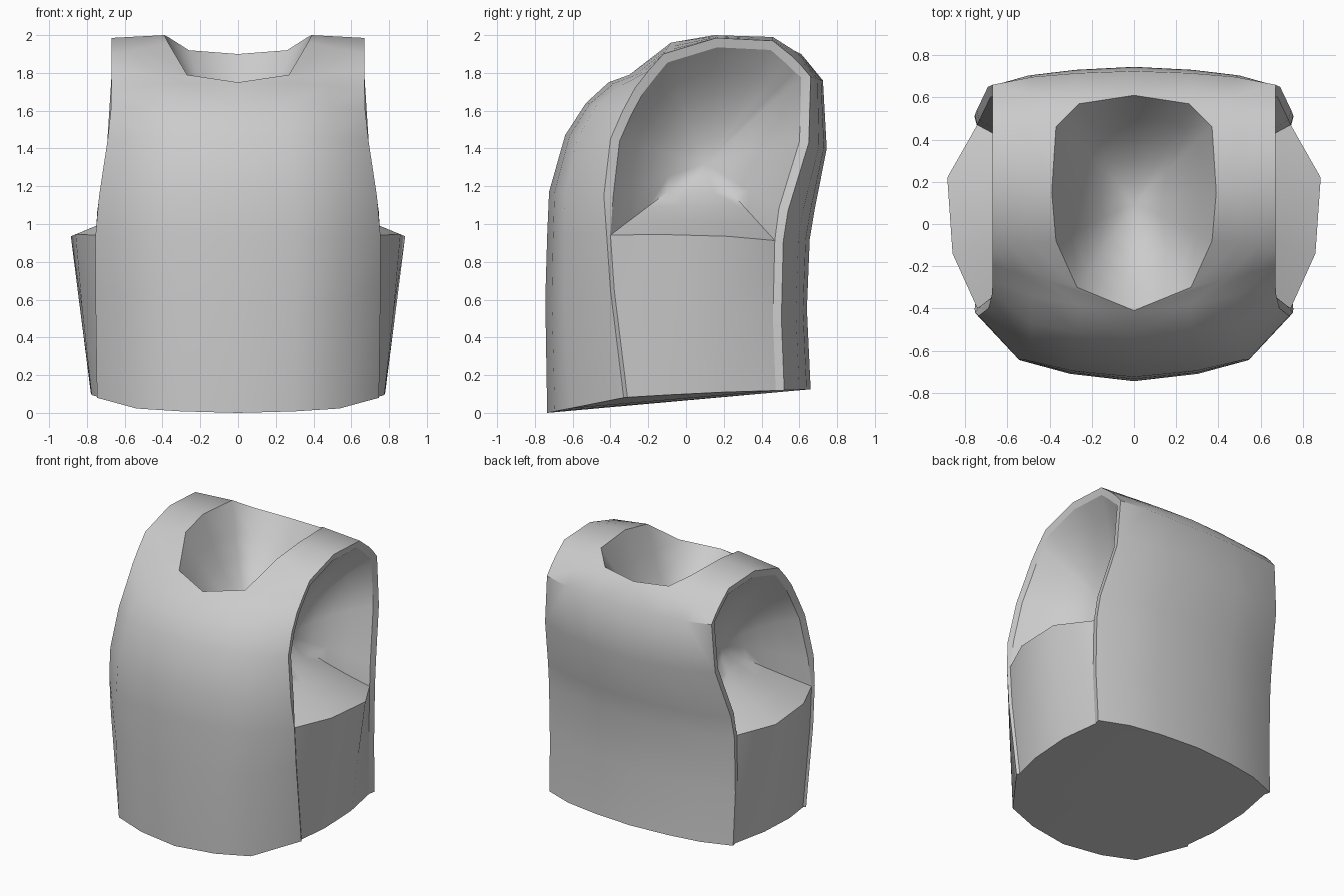
import bpy, bmesh, math
from mathutils import Vector

cube = bpy.data.objects.get("Cube")
if cube:
    bpy.data.objects.remove(cube, do_unlink=True)

grey = bpy.data.materials.new("cloth_grey")
grey.use_nodes = True
grey.diffuse_color = (0.6, 0.6, 0.6, 1)
grey.node_tree.nodes["Principled BSDF"].inputs["Base Color"].default_value = (0.6, 0.6, 0.6, 1)


def make_part(name, rows, outward, wrap=False, angle=40):
    """Skin a grid of points (+x half), face it outward and mirror it across x."""
    bm = bmesh.new()
    grid = [[bm.verts.new(p) for p in row] for row in rows]
    if len(grid) == 1:
        bm.faces.new(grid[0])
    for a, b in zip(grid, grid[1:]):
        n = len(a)
        for i in range(n if wrap else n - 1):
            j = (i + 1) % n
            bm.faces.new((a[i], a[j], b[j], b[i]))
    bmesh.ops.remove_doubles(bm, verts=bm.verts, dist=0.0005)
    bm.normal_update()
    if sum(f.normal.dot(outward(f.calc_center_median())) * f.calc_area() for f in bm.faces) < 0:
        bmesh.ops.reverse_faces(bm, faces=bm.faces)
    mesh = bpy.data.meshes.new(name)
    bm.to_mesh(mesh)
    bm.free()
    mesh.materials.append(grey)
    ob = bpy.data.objects.new(name, mesh)
    bpy.context.collection.objects.link(ob)
    bpy.ops.object.select_all(action='DESELECT')
    ob.select_set(True)
    bpy.context.view_layer.objects.active = ob
    bpy.ops.object.shade_smooth_by_angle(angle=math.radians(angle))
    ob.modifiers.new("mirror", 'MIRROR').use_clip = True


def bowl(loop, centre, axis):
    """Rings from a rim to a centre point, rounded along the depth axis."""
    rings = []
    for s in (0, 0.2, 0.4, 0.6, 0.8, 1):
        ring = []
        for p in loop:
            q = p.lerp(centre, s)
            q[axis] = p[axis] + (centre[axis] - p[axis]) * (1 - (1 - s) ** 2)
            ring.append(q)
        rings.append(ring)
    return rings


def side_x(z):
    """Half width at the side edge: wide at the waist, narrow at the shoulder."""
    t = min(1, max(0, (1.7 - z) / 0.8))
    return 0.67 + 0.085 * t * t * (3 - 2 * t) - 0.01 * max(0, 1 - z / 0.5)


def rim_point(i):
    """Armhole rim: the side edge moved inward, square to its own direction."""
    before, here, after = edges[max(i - 1, 0)], edges[i], edges[min(i + 1, len(edges) - 1)]
    along = (after - before).normalized()
    width = 0.05 if here.z > 1 else 0.045 if here.y > 0 else 0.02
    return here + Vector((-0.012, along.z * width, -along.y * width))


# Middle line (y, z) and side edge (y, z) of each row, from hem to neck
front = [(-0.735, 0.00, -0.33, 0.08), (-0.745, 0.60, -0.40, 0.65),
         (-0.735, 0.94, -0.42, 0.94), (-0.725, 1.17, -0.435, 1.15),
         (-0.64, 1.47, -0.40, 1.45), (-0.53, 1.64, -0.335, 1.60)]
# Neck rim (x, y, z) and the shoulder edge (y, z) beside it
neck_rim = [(0, -0.41, 1.75), (0.27, -0.30, 1.79), (0.37, -0.08, 1.96), (0.39, 0.15, 2.00),
            (0.37, 0.46, 1.99), (0.26, 0.57, 1.92), (0, 0.61, 1.90)]
shoulder = [(-0.27, 1.72), (-0.20, 1.81), (-0.12, 1.90), (0.16, 1.985),
            (0.46, 1.97), (0.56, 1.89), (0.61, 1.84)]
# Same as the front, from nape to hem
back = [(0.725, 1.76, 0.66, 1.78), (0.745, 1.40, 0.65, 1.43),
        (0.68, 1.07, 0.54, 1.07), (0.655, 0.92, 0.515, 0.91),
        (0.64, 0.55, 0.505, 0.50), (0.66, 0.125, 0.52, 0.12)]

neck = [Vector(p) for p in neck_rim]
middles = [Vector((0, r[0], r[1])) for r in front] + neck + [Vector((0, r[0], r[1])) for r in back]
edge_yz = [r[2:] for r in front] + shoulder + [r[2:] for r in back]
edges = [Vector((side_x(z), y, z)) for y, z in edge_yz]
rim = [rim_point(i) for i in range(len(edges))]

# Stations from the middle to the edge, and how the surface rounds off between
STATIONS = (0, 0.4, 0.72, 1)
curves = ([(0, 0.1, 0.29, 1)] * len(front) + [(0, 0.2, 0.5, 1)] + [STATIONS] * 5
          + [(0, 0.25, 0.6, 1)] + [(0, 0.15, 0.43, 1)] * len(back))
shell = []
for m, e, curve in zip(middles, edges, curves):
    row = [m.lerp(e, f) for f in curve]
    for p, t in zip(row, STATIONS):
        p.x = m.x + (e.x - m.x) * t
    shell.append(row)

# Wrapped front, shoulders and back, then the narrow edge band around the armhole
make_part("vest_body", shell, lambda c: c - Vector((0, 0.1, 1)))
make_part("armhole_edge", list(zip(edges, rim)), lambda c: Vector((1, 0, 0)))

# Bulging panels under the arms
panel = [
    [rim[0], Vector((0.775, -0.10, 0.095)), Vector((0.78, 0.20, 0.11)), rim[-1]],
    [rim[1], Vector((0.825, -0.12, 0.55)), Vector((0.835, 0.21, 0.54)), rim[-2]],
    [rim[2], Vector((0.86, -0.14, 0.945)), Vector((0.885, 0.22, 0.935)), rim[-3]],
]
make_part("side_panel", panel, lambda c: Vector((1, 0, 0)))

# Hollow arm and neck openings
arm_loop = rim[2:-2] + [panel[2][2], panel[2][1]]
make_part("arm_opening", bowl(arm_loop, Vector((0.36, 0.10, 1.32)), 0),
          lambda c: Vector((1, 0, 0)), wrap=True, angle=60)
make_part("neck_opening", bowl(neck, Vector((0, 0.10, 1.48)), 2),
          lambda c: Vector((0, 0, 1)), angle=60)

# Closed underside
make_part("underside", [shell[0] + panel[0] + shell[-1][::-1]], lambda c: Vector((0, 0, -1)))
